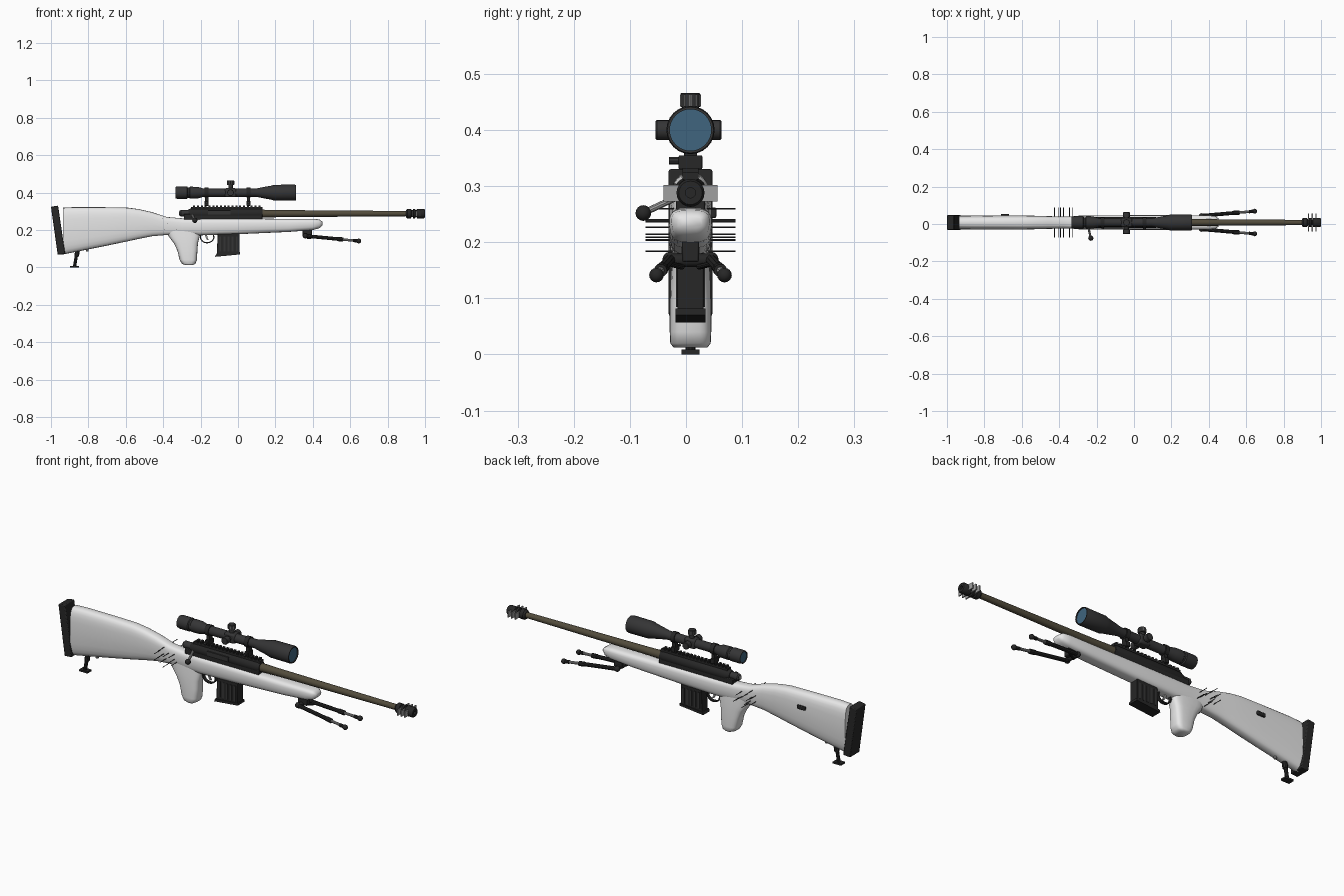
import bpy, bmesh, math
from mathutils import Vector

cube = bpy.data.objects.get("Cube")
if cube:
    bpy.data.objects.remove(cube)

CY = 0.008  # centre plane of the rifle


def material(name, r, g, b):
    m = bpy.data.materials.new(name)
    m.use_nodes = True
    m.diffuse_color = (r, g, b, 1)
    m.node_tree.nodes["Principled BSDF"].inputs["Base Color"].default_value = (r, g, b, 1)
    return m


WHITE = material("stock white", 0.8, 0.8, 0.8)
BLACK = material("matte black", 0.02, 0.02, 0.02)
DARK = material("dark grey", 0.035, 0.035, 0.036)
OLIVE = material("barrel olive", 0.085, 0.072, 0.045)
STEEL = material("steel grey", 0.35, 0.35, 0.35)
BLUE = material("lens blue", 0.05, 0.13, 0.21)


def finish(name, bm, mat, angle=35):
    bmesh.ops.recalc_face_normals(bm, faces=bm.faces[:])
    me = bpy.data.meshes.new(name)
    bm.to_mesh(me)
    bm.free()
    me.materials.append(mat)
    ob = bpy.data.objects.new(name, me)
    bpy.context.collection.objects.link(ob)
    bpy.ops.object.select_all(action="DESELECT")
    ob.select_set(True)
    bpy.context.view_layer.objects.active = ob
    bpy.ops.object.shade_smooth_by_angle(angle=math.radians(angle))
    return ob


def loft(name, rings, mat, angle=35):
    """Skin a list of equal-length point rings and cap both ends."""
    bm = bmesh.new()
    rows = [[bm.verts.new(p) for p in ring] for ring in rings]
    n = len(rows[0])
    for a, b in zip(rows, rows[1:]):
        for i in range(n):
            j = (i + 1) % n
            bm.faces.new((a[i], a[j], b[j], b[i]))
    bm.faces.new(rows[0])
    bm.faces.new(rows[-1])
    return finish(name, bm, mat, angle)


def lathe(name, start, direction, profile, mat, sides=20):
    """Revolve (distance, radius) pairs about an axis."""
    start = Vector(start)
    turn = Vector(direction).to_track_quat("Z", "Y")
    rings = [[start + turn @ Vector((r * math.cos(math.tau * i / sides),
                                     r * math.sin(math.tau * i / sides), d))
              for i in range(sides)] for d, r in profile]
    return loft(name, rings, mat)


def rod(name, a, b, r, mat, sides=10):
    d = Vector(b) - Vector(a)
    return lathe(name, a, d, [(0, r), (d.length, r)], mat, sides)


def ball(name, centre, r, mat):
    bm = bmesh.new()
    bmesh.ops.create_uvsphere(bm, u_segments=12, v_segments=8, radius=r)
    bmesh.ops.translate(bm, verts=bm.verts[:], vec=centre)
    return finish(name, bm, mat)


def plate(name, outline, half, mat, y=CY, bevel=0.0):
    """Extrude an x-z outline across y."""
    ob = loft(name, [[(x, y + s * half, z) for x, z in outline] for s in (-1, 1)], mat)
    if bevel:
        mod = ob.modifiers.new("soft edges", "BEVEL")
        mod.width = bevel
        mod.segments = 2
    return ob


def box(name, x0, x1, z0, z1, half, mat, y=CY, bevel=0.0):
    return plate(name, [(x0, z0), (x1, z0), (x1, z1), (x0, z1)], half, mat, y, bevel)


def oval(n=24, power=0.6):
    """Unit rounded-square outline."""
    out = []
    for i in range(n):
        c, s = math.cos(math.tau * i / n), math.sin(math.tau * i / n)
        out.append((math.copysign(abs(c) ** power, c), math.copysign(abs(s) ** power, s)))
    return out


# Stock body: x, top, bottom, half width
STOCK = [(-.935, .32, .07, .037), (-.87, .323, .083, .038), (-.7, .322, .117, .038),
         (-.59, .32, .14, .038), (-.53, .312, .153, .036), (-.46, .296, .167, .034),
         (-.38, .27, .174, .032), (-.3, .263, .172, .034), (-.2, .262, .172, .038),
         (0, .262, .178, .039), (.27, .26, .19, .039), (.4, .26, .2, .038),
         (.435, .257, .21, .034), (.452, .245, .225, .022)]
loft("stock", [[(x, CY + u * w * (1 - .1 * (v < 0) * -v), (t + b) / 2 + v * (t - b) / 2)
                for u, v in oval()] for x, t, b, w in STOCK], WHITE, 60)

# Pistol grip: height, rear, front, half width
GRIP = [(.21, -.39, -.2, .03), (.165, -.37, -.205, .034), (.13, -.343, -.214, .036),
        (.09, -.324, -.217, .037), (.04, -.312, -.22, .037), (.02, -.3, -.228, .036),
        (.012, -.28, -.243, .03)]
loft("pistol_grip", [[((b + f) / 2 + u * (f - b) / 2, CY + v * w, z) for u, v in oval()]
                     for z, b, f, w in GRIP], WHITE, 60)

# Butt pad, rear support and sling stud
plate("butt_pad", [(-1, .325), (-.962, .331), (-.924, .072), (-.964, .068)], .039, BLACK, bevel=.004)
rod("rear_support_leg", (-.858, CY, .1), (-.874, CY, .006), .009, BLACK)
rod("rear_support_collar", (-.858, CY, .09), (-.863, CY, .06), .013, BLACK)
box("rear_support_foot", -.897, -.85, 0, .009, .016, BLACK)
rod("rear_stud", (-.805, CY, .105), (-.805, CY, .086), .007, STEEL)
box("sling_socket", -.712, -.667, .243, .262, .006, BLACK, y=CY + .04, bevel=.003)

# Fine cross pins through the wrist
for i, (x, z) in enumerate([(-.425, .24), (-.425, .209), (-.404, .26), (-.404, .227),
                            (-.393, .204), (-.377, .237), (-.377, .184), (-.345, .214),
                            (-.345, .24), (-.33, .204)]):
    rod(f"wrist_pin_{i}", (x, CY - .08, z), (x, CY + .08, z), .0016, DARK, 6)

# Receiver, rail and bolt
lathe("receiver", (-.265, CY, .289), (1, 0, 0),
      [(0, .022), (.02, .029), (.38, .029), (.395, .025)], BLACK, 16)
box("receiver_base", -.29, .13, .256, .285, .026, BLACK, bevel=.003)
box("ejection_port", -.16, -.04, .284, .305, .003, DARK, y=CY - .028)
box("rail", -.25, .13, .312, .324, .014, BLACK)
for i in range(18):
    x = -.24 + i * .0205
    box(f"rail_tooth_{i}", x, x + .011, .324, .332, .014, BLACK)
lathe("bolt_body", (-.312, CY, .29), (1, 0, 0), [(0, .013), (.006, .018), (.05, .018)], DARK, 16)
lathe("bolt_end", (-.315, CY, .29), (1, 0, 0), [(0, .01), (.005, .01)], STEEL, 12)
rod("bolt_handle", (-.245, CY - .02, .282), (-.232, -.072, .254), .006, STEEL)
ball("bolt_knob", (-.231, -.076, .252), .014, BLACK)

# Barrel and muzzle brake
lathe("barrel", (.125, CY, .288), (1, 0, 0), [(0, .021), (.1, .019), (.78, .014)], OLIVE, 20)
lathe("muzzle_brake", (.897, CY, .288), (1, 0, 0),
      [(0, .018), (.008, .025), (.028, .025), (.03, .019), (.038, .019), (.04, .025),
       (.05, .025), (.052, .019), (.058, .019), (.06, .025), (.097, .025), (.103, .021),
       (.103, .009), (.08, .009)], BLACK)
for i in range(3):
    x = .93 + i * .02
    box(f"brake_vent_{i}", x, x + .006, .273, .302, .048, STEEL)

# Telescopic sight
SZ = .40
lathe("scope_tube", (-.334, CY, SZ), (1, 0, 0),
      [(.006, .026), (0, .027), (0, .031), (.01, .033), (.062, .033), (.066, .028), (.074, .028),
       (.078, .032), (.12, .031), (.15, .022), (.43, .022), (.47, .03), (.51, .037),
       (.525, .042), (.636, .043), (.644, .041), (.644, .037), (.634, .037)], DARK, 24)
lathe("front_lens", (.301, CY, SZ), (1, 0, 0), [(0, .037), (.004, .037)], BLUE, 24)
lathe("rear_lens", (-.331, CY, SZ), (1, 0, 0), [(0, .026), (.004, .026)], BLUE, 24)
box("turret_block", -.07, -.01, .376, .424, .024, DARK, bevel=.008)
for name, d, reach in (("top", (0, 0, 1), .066), ("right", (0, -1, 0), .062), ("left", (0, 1, 0), .055)):
    base = Vector((-.04, CY, SZ))
    lathe(name + "_turret", base, d, [(0, .012), (reach - .026, .012), (reach - .025, .018),
                                      (reach - .002, .018), (reach, .016)], DARK, 16)
for i in range(10):
    a = math.tau * i / 10
    p = Vector((-.04 + .018 * math.cos(a), CY + .018 * math.sin(a), .443))
    rod(f"turret_ridge_{i}", p, p + Vector((0, 0, .019)), .002, STEEL, 6)

# Scope rings
for name, x in (("rear", -.168), ("front", .056)):
    lathe(name + "_ring", (x - .011, CY, SZ), (1, 0, 0), [(0, .027), (.022, .027)], BLACK)
    box(name + "_ring_post", x - .009, x + .009, .35, .39, .012, BLACK)
    box(name + "_ring_clamp", x - .011, x + .011, .33, .355, .021, BLACK, bevel=.002)
    rod(name + "_ring_nut", (x, CY - .038, .345), (x, CY - .02, .345), .007, DARK)

# Trigger and guard
bm = bmesh.new()
rings = []
for i in range(25):
    a = math.tau * i / 24
    c = Vector((-.165 + .036 * math.cos(a), CY, .162 + .03 * math.sin(a)))
    out = Vector((math.cos(a), 0, math.sin(a)))
    rings.append([c + out * p + Vector((0, q, 0))
                  for p, q in ((.003, .008), (.003, -.008), (-.003, -.008), (-.003, .008))])
loft("trigger_guard", rings, BLACK)
plate("trigger", [(-.178, .18), (-.166, .18), (-.163, .16), (-.156, .146), (-.164, .146), (-.173, .16)],
      .004, STEEL)

# Magazine with side ribs
plate("magazine", [(-.108, .19), (.008, .19), (.008, .075), (-.114, .066)], .023, BLACK, bevel=.002)
plate("magazine_floor", [(-.118, .07), (.012, .082), (.012, .07), (-.122, .057)], .027, BLACK)
for i in range(5):
    x = -.1 + i * .022
    box(f"magazine_rib_{i}", x, x + .01, .085, .165, .0255, DARK)

# Folded bipod
box("bipod_mount", .345, .395, .165, .203, .015, BLACK, bevel=.003)
rod("bipod_crossbar", (.365, CY - .04, .168), (.365, CY + .04, .168), .012, BLACK, 12)
for name, s in (("right", -1), ("left", 1)):
    def at(t):
        return Vector((.36 + .29 * t, CY + s * (.036 + .025 * t), .169 - .028 * t))
    ball(name + "_leg_hinge", at(0), .014, BLACK)
    rod(name + "_leg_upper", at(0), at(.62), .010, BLACK)
    rod(name + "_leg_collar", at(.6), at(.7), .012, BLACK)
    rod(name + "_leg_lower", at(.68), at(.95), .007, STEEL)
    rod(name + "_leg_cuff", at(.88), at(.96), .009, BLACK)
    ball(name + "_leg_foot", at(.985), .013, BLACK)
    rod(name + "_leg_brace", (.37, CY + s * .015, .156), at(.22), .005, BLACK)
